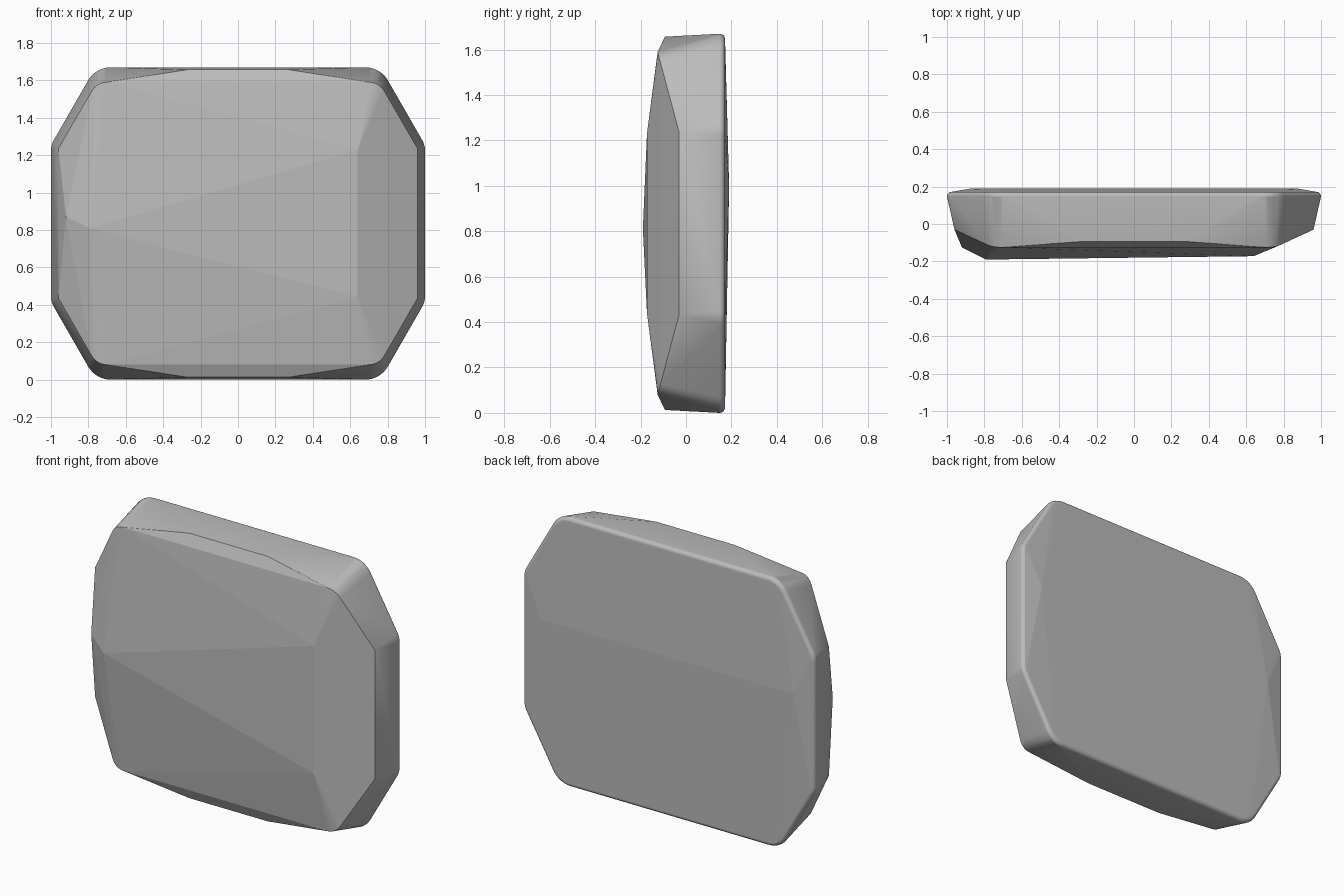
import bpy, bmesh
from math import radians, sin, cos

if "Cube" in bpy.data.objects:
    bpy.data.objects.remove(bpy.data.objects["Cube"])

MID = 0.835  # height of the horizontal symmetry line


def quarter(centres, y_of, steps=8):
    """Arcs (cx, cz, radius, start, end) mirrored to all four corners."""
    pts = []
    for cx, cz, r, a0, a1 in centres:
        for i in range(steps + 1):
            a = radians(a0 + (a1 - a0) * i / steps)
            x, z = cx + r * cos(a), cz + r * sin(a)
            pts += [(sx * x, y_of(z), MID + sz * z) for sx in (1, -1) for sz in (1, -1)]
    return pts


# rounded back rim: same outline, shrinking radius
points = []
for i in range(6):
    a = radians(90 * i / 5)
    inset = 0.024 * (1 - cos(a))
    y = 0.148 + 0.024 * sin(a)
    points += quarter([(0.89, 0.39, 0.11 - inset, 0, 30),
                       (0.68, 0.695, 0.14 - inset, 30, 90)], lambda z: y)

# front rim: swings forward towards the top and bottom corners
points += quarter([(0.70, 0.66, 0.095, 30, 90)],
                  lambda z: -0.03 - 0.095 * (z - 0.40) / 0.355)
for s in (1, -1):
    for t in (1, -1):
        points.append((s * 0.96, -0.03, MID + t * 0.40))    # side edge
        points.append((s * 0.27, -0.093, MID + t * 0.822))  # top and bottom edge
    points.append((0.64, -0.172, MID + s * 0.395))          # right front facet
    points.append((s * 0.87, 0.19, 1.0))                    # back ridge

# left front facet
points += [(-0.79, -0.19, 0.81), (-0.92, -0.125, 0.87)]

# faceted block as the hull of all outlines
bm = bmesh.new()
for p in points:
    bm.verts.new(p)
bmesh.ops.remove_doubles(bm, verts=bm.verts, dist=0.0005)
res = bmesh.ops.convex_hull(bm, input=bm.verts)
loose = [v for v in bm.verts if not v.link_faces]
bmesh.ops.delete(bm, geom=loose, context='VERTS')
bmesh.ops.recalc_face_normals(bm, faces=bm.faces)

mesh = bpy.data.meshes.new("faceted_block")
bm.to_mesh(mesh)
bm.free()
block = bpy.data.objects.new("faceted_block", mesh)
bpy.context.collection.objects.link(block)

grey = bpy.data.materials.new("grey")
grey.diffuse_color = (0.5, 0.5, 0.5, 1)
grey.use_nodes = True
grey.node_tree.nodes["Principled BSDF"].inputs["Base Color"].default_value = grey.diffuse_color
mesh.materials.append(grey)

# smooth rounded edges, flat front and back facets
bpy.context.view_layer.objects.active = block
block.select_set(True)
bpy.ops.object.shade_smooth_by_angle(angle=radians(22))
for f in mesh.polygons:
    if f.normal.y < -0.3 or f.normal.y > 0.985:
        f.use_smooth = False
